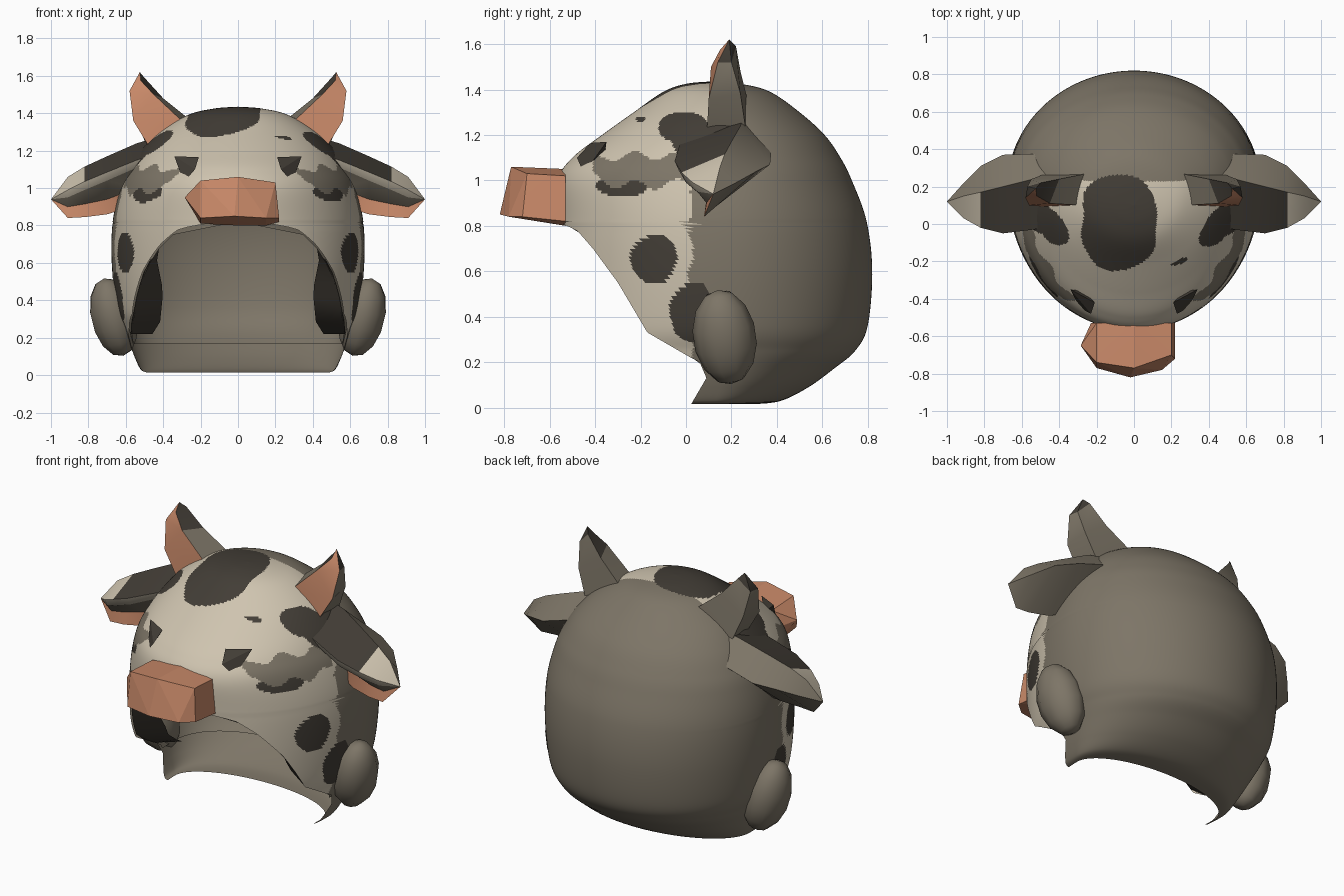
import bpy, bmesh, math

if "Cube" in bpy.data.objects:
    bpy.data.objects.remove(bpy.data.objects["Cube"])

GREY, CREAM, DARK, COPPER = range(4)
MATS = []
for name, c in (("warm grey", (.205, .178, .135)), ("cream", (.62, .55, .43)),
                ("dark brown", (.055, .047, .037)), ("copper", (.58, .25, .14))):
    m = bpy.data.materials.new(name)
    m.diffuse_color = (*c, 1)
    m.use_nodes = True
    m.node_tree.nodes["Principled BSDF"].inputs["Base Color"].default_value = m.diffuse_color
    MATS.append(m)


def make(name, verts, faces, mats, angle=30, flip=False):
    """Object from points and faces, welded, with one material per face."""
    me = bpy.data.meshes.new(name)
    me.from_pydata(verts, [], faces)
    for m in MATS:
        me.materials.append(m)
    for p, i in zip(me.polygons, mats):
        p.material_index = i
    bm = bmesh.new()
    bm.from_mesh(me)
    bmesh.ops.remove_doubles(bm, verts=bm.verts, dist=.0003)
    bmesh.ops.recalc_face_normals(bm, faces=bm.faces)
    if flip:
        bmesh.ops.reverse_faces(bm, faces=bm.faces)
    bm.to_mesh(me)
    bm.free()
    ob = bpy.data.objects.new(name, me)
    bpy.context.collection.objects.link(ob)
    bpy.ops.object.select_all(action='DESELECT')
    ob.select_set(True)
    bpy.context.view_layer.objects.active = ob
    bpy.ops.object.shade_smooth_by_angle(angle=math.radians(angle))
    return ob


def lerp_table(table, t):
    if t <= table[0][0]:
        return table[0][1]
    for (a, u), (b, v) in zip(table, table[1:]):
        if t <= b:
            return u + (v - u) * (t - a) / (b - a)
    return table[-1][1]


def catmull(rows, sub):
    out = []
    for i in range(len(rows) - 1):
        p = [rows[max(0, min(len(rows) - 1, i + k))] for k in (-1, 0, 1, 2)]
        for s in range(sub):
            t = s / sub
            out.append([.5 * (2 * b + (c - a) * t + (2 * a - 5 * b + 4 * c - d) * t * t
                              + (3 * b - a - 3 * c + d) * t ** 3) for a, b, c, d in zip(*p)])
    return out + [list(rows[-1])]


# Hood levels: z, half width, front y, back y, y of widest point
LEVELS = [(.015, .49, -.57, .31, .1), (.03, .52, -.57, .42, .13), (.09, .55, -.57, .54, .15),
          (.17, .58, -.57, .65, .18),
          (.25, .61, -.57, .745, .2), (.36, .65, -.57, .80, .2), (.6, .675, -.57, .82, .2),
          (.82, .67, -.57, .795, .2), (1.0, .63, -.565, .73, .2), (1.1, .585, -.50, .68, .2),
          (1.2, .52, -.37, .61, .19), (1.3, .42, -.23, .50, .17), (1.39, .27, -.10, .37, .15),
          (1.425, .13, 0, .24, .12), (1.435, 0, .1, .1, .1)]
# Side edge of the face opening: z, y
EDGE = [(.01, .02), (.13, .09), (.2, .06), (.22, .02), (.33, -.17), (.55, -.30),
        (.7, -.41), (.78, -.48), (.82, -.57)]


def edge_angle(z, yf, yc):
    if z >= .8199:
        return math.pi
    return math.acos(max(-1, min(1, (lerp_table(EDGE, z) - yc) / (yc - yf))))


def ring_point(row, a, d=0, deep=0):
    z, w, yf, yb, yc = row
    k = math.cos(a)
    r = (yb - yc) if k > 0 else (yc - yf)
    d2 = d + deep * max(0, k)
    return (max(w - d, 0) * math.sin(a), yc + max(r - d2, 0) * k, z - d * max(0, (z - 1) / .435))


def shell(levels, sub, cols, d=0, deep=0):
    verts, faces = [], []
    rows = catmull(levels, sub)
    for row in rows:
        top = edge_angle(row[0], row[2], row[4])
        verts += [ring_point(row, top * (2 * c / cols - 1), d, deep) for c in range(cols + 1)]
    n = cols + 1
    for r in range(len(rows) - 1):
        faces += [(r * n + c, r * n + c + 1, r * n + n + c + 1, r * n + n + c) for c in range(cols)]
    return verts, faces


# Spots seen from the side: y, z, radii, sides
SPOTS = [(-.14, .655, .10, .11, (-1, 1)), (.03, .42, .10, .13, (-1, 1)),
         (-.01, 1.235, .11, .07, (-1, 1)), (.1, 1.17, .16, .09, (-1, 1)),
         (-.28, .975, .11, .05, (-1, 1)), (-.2, 1.27, .022, .012, (1,))]


def hood_colour(x, y, z):
    wob = 1 + .08 * math.sin(23 * y + 17 * z + 3 * x) + .05 * math.sin(41 * z - 29 * y)
    limit = .02 + .22 * max(0, min(1, (z - .95) / .2)) + .012 * math.sin(30 * z)
    if abs((y + .19) / .22) ** 3 + abs((z - 1.045 + .02 * math.sin(35 * y)) / .065) ** 3 < 1 and z < 1.13:
        return GREY
    if z > 1.2 and abs((x + .08) / .2) ** 2.5 + abs((y - .01) / .26) ** 2.5 < wob:
        return DARK
    for sy, sz, ry, rz, sides in SPOTS:
        if (x > 0 or -1 in sides) and ((y - sy) / ry) ** 2 + ((z - sz) / rz) ** 2 < wob:
            return DARK
    return CREAM if y < limit and z > .21 else GREY


# Hood: outer shell with painted face, and a plain lining, thicker at the back
v, f = shell(LEVELS, 14, 360)
mid = [[sum(v[i][k] for i in q) / 4 for k in range(3)] for q in f]
make("hood", v, f, [hood_colour(*p) for p in mid])
v, f = shell(LEVELS[3:], 3, 48, .018, .09)
make("hood_lining", v, f, [GREY] * len(f), flip=True)

# Dark flaps turning inward at the sides of the face opening
FLAP_X = [(.21, .47), (.25, .42), (.45, .40), (.7, .45)]
for s, side in ((-1, "left"), (1, "right")):
    v = []
    for i in range(8):
        z = .22 + .46 * i / 7
        row = (z, lerp_table([(r[0], r[1]) for r in LEVELS], z), -.57, .8, .2)
        x, y, _ = ring_point(row, edge_angle(z, -.57, .2), .008)
        v += [(s * x, y, z), (s * min(x, lerp_table(FLAP_X, z)), y + .1, z)]
    f = [(2 * i, 2 * i + 1, 2 * i + 3, 2 * i + 2) for i in range(7)]
    make("face_flap_" + side, v, f, [DARK] * 7)


def hull(name, pts, mat):
    bm = bmesh.new()
    for p in pts:
        bm.verts.new(p)
    bmesh.ops.convex_hull(bm, input=bm.verts)
    bm.verts.index_update()
    v = [tuple(q.co) for q in bm.verts]
    f = [[q.index for q in p.verts] for p in bm.faces]
    bm.free()
    make(name, v, f, [mat] * len(f), 5)


# Muzzle: faceted block, leaning forward at the bottom
front = [(-.2, -.74, 1.04), (0, -.77, 1.06), (.2, -.70, 1.03), (.22, -.72, .84),
         (.15, -.78, .84), (-.02, -.82, .85), (-.2, -.77, .84), (-.285, -.65, .95)]
back = [(-.2, 1.03), (0, 1.05), (.2, 1.02), (.22, .82), (.15, .80), (0, .80), (-.2, .81), (-.23, .93)]
hull("muzzle", front + [(x, -.53, z) for x, z in back], COPPER)


def loft(name, sections, tip, colour, angle):
    n = len(sections[0])
    v = [p for sec in sections for p in sec] + [tip]
    f, m = [], []
    for i in range(len(sections)):
        for j in range(n):
            k = (j + 1) % n
            if i < len(sections) - 1:
                f.append((i * n + j, i * n + k, i * n + n + k, i * n + n + j))
            else:
                f.append((i * n + j, i * n + k, len(v) - 1))
            m.append(colour(i, j))
    f.append(tuple(range(n)))
    m.append(GREY)
    make(name, v, f, m, angle)


# Ear sections (y, z): front top, back top, back, bottom, hollow, rim under the front edge
EAR = [(.42, [(-.01, 1.19), (.25, 1.275), (.36, 1.15), (.2, .97), (.17, 1.04), (.01, 1.15)]),
       (.54, [(-.03, 1.15), (.24, 1.24), (.375, 1.12), (.15, .91), (.13, 1.0), (-.01, 1.11)]),
       (.70, [(-.05, 1.085), (.2, 1.17), (.37, 1.07), (.10, .86), (.11, .94), (-.03, 1.04)]),
       (.82, [(-.02, 1.035), (.17, 1.115), (.31, 1.04), (.08, .845), (.09, .915), (0, .99)]),
       (.91, [(.03, .99), (.15, 1.06), (.22, .99), (.08, .84), (.09, .90), (.05, .95)])]


def ear_colour(i, j):
    return (DARK if i < 3 else CREAM, GREY, GREY, COPPER, GREY, CREAM)[j]


# Horn sections: inner front, outer front, outer back, inner back
HORN = [[(.28, .10, 1.34), (.45, .09, 1.18), (.47, .27, 1.18), (.25, .27, 1.36)],
        [(.45, .11, 1.50), (.56, .10, 1.36), (.55, .24, 1.38), (.40, .24, 1.48)],
        [(.52, .15, 1.575), (.58, .14, 1.52), (.57, .20, 1.52), (.50, .22, 1.59)]]


def horn_colour(i, j):
    return COPPER if j == 0 else DARK if i == 2 or (j == 3 and i == 1) else GREY


for s, side in ((-1, "left"), (1, "right")):
    loft("ear_" + side, [[(s * x, y, z) for y, z in sec] for x, sec in EAR],
         (s * 1.0, .12, .94), ear_colour, 40)
    loft("horn_" + side, [[(s * x, y, z) for x, y, z in sec] for sec in HORN],
         (s * .525, .19, 1.62), horn_colour, 40)
    # Eye: small raised wedge
    hull("eye_" + side, [(s * .21, -.42, 1.165), (s * .34, -.35, 1.17), (s * .29, -.45, 1.03),
                         (s * .23, -.48, 1.10), (s * .27, -.36, 1.1)], DARK)
    # Cheek puff beside the chin
    bpy.ops.mesh.primitive_uv_sphere_add(segments=10, ring_count=7, location=(s * .665, .17, .31),
                                         rotation=(math.radians(8), s * math.radians(14), 0))
    puff = bpy.context.object
    puff.name = "cheek_puff_" + side
    puff.scale = (.125, .14, .215)
    puff.data.materials.append(MATS[GREY])
    bpy.ops.object.shade_smooth_by_angle(angle=math.radians(50))
